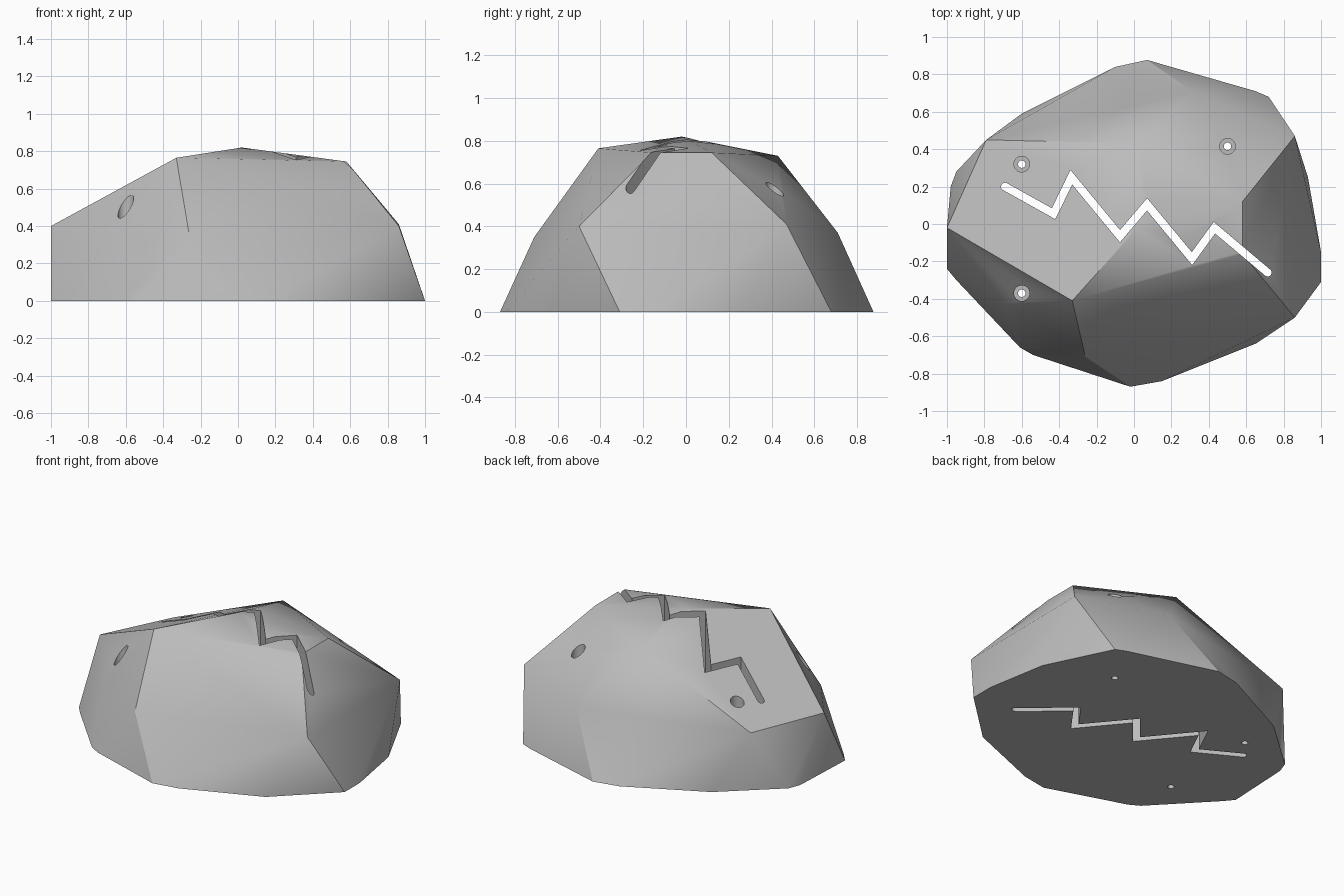
import bpy, bmesh, math
from mathutils import Vector

cube = bpy.data.objects.get("Cube")
if cube:
    bpy.data.objects.remove(cube, do_unlink=True)

# Stone material
stone = bpy.data.materials.new("stone grey")
stone.use_nodes = True
colour = (0.5, 0.5, 0.5, 1)
stone.diffuse_color = colour
stone.node_tree.nodes["Principled BSDF"].inputs["Base Color"].default_value = colour


def add_object(name, bm):
    bmesh.ops.recalc_face_normals(bm, faces=bm.faces)
    mesh = bpy.data.meshes.new(name)
    bm.to_mesh(mesh)
    bm.free()
    mesh.materials.append(stone)
    obj = bpy.data.objects.new(name, mesh)
    bpy.context.collection.objects.link(obj)
    return obj


def prism(name, outline, low, high):
    """Upright solid with the given plan outline."""
    bm = bmesh.new()
    face = bm.faces.new([bm.verts.new((x, y, low)) for x, y in outline])
    top = bmesh.ops.extrude_face_region(bm, geom=[face])["geom"]
    verts = [v for v in top if isinstance(v, bmesh.types.BMVert)]
    bmesh.ops.translate(bm, verts=verts, vec=(0, 0, high - low))
    return add_object(name, bm)


def arc(centre, radius, start, sweep, steps):
    return [(centre[0] + radius * math.cos(start + sweep * i / steps),
             centre[1] + radius * math.sin(start + sweep * i / steps))
            for i in range(steps)]


def ribbon(path, half):
    """Plan outline of a mitred path with round ends."""
    pts = [Vector(p) for p in path]
    dirs = [(b - a).normalized() for a, b in zip(pts, pts[1:])]
    left, right = [], []
    for i in range(1, len(pts) - 1):
        n0, n1 = (Vector((-d.y, d.x)) for d in dirs[i - 1:i + 1])
        mitre = (n0 + n1) * half / (1 + n0.dot(n1))
        left.append(tuple(pts[i] + mitre))
        right.append(tuple(pts[i] - mitre))
    a0 = math.atan2(dirs[0].y, dirs[0].x) + math.pi / 2
    a1 = math.atan2(dirs[-1].y, dirs[-1].x) - math.pi / 2
    start = arc(pts[0], half, a0, math.pi, 8) + arc(pts[0], half, a0 + math.pi, 1, 1)
    end = arc(pts[-1], half, a1, math.pi, 8) + arc(pts[-1], half, a1 + math.pi, 1, 1)
    return start + right + end + left[::-1]


# Faceted boulder: ground outline and upper corners wrapped in a hull
ground = [(-1, -.24), (-.98, .2), (-.95, .28), (-.6, .59), (-.1, .84),
          (.07, .877), (.65, .71), (.72, .68), (.93, .25), (1, -.15),
          (1, -.31), (.65, -.64), (.15, -.84), (-.02, -.87), (-.54, -.7),
          (-.61, -.66), (-.95, -.3)]
corners = [(.02, -.02, .82), (-.33, -.41, .765), (.58, -.16, .745),
           (.58, .12, .745), (.03, .43, .73), (.31, .71, .37),
           (.86, .47, .41), (.86, -.5, .4), (-1, -.02, .4),
           (-.79, .45, .39), (-.69, -.43, .345), (-.26, -.71, .35)]
bm = bmesh.new()
for p in [(x, y, 0) for x, y in ground] + corners:
    bm.verts.new(p)
hull = bmesh.ops.convex_hull(bm, input=bm.verts)
loose = [v for v in bm.verts if not v.link_faces]
bmesh.ops.delete(bm, geom=loose, context='VERTS')
bmesh.ops.dissolve_limit(bm, angle_limit=.01, verts=bm.verts, edges=bm.edges)
boulder = add_object("boulder", bm)

# Zigzag slot and stepped screw holes
zigzag = [(-.69, .2), (-.43, .055), (-.335, .25), (-.075, -.065),
          (.07, .105), (.31, -.185), (.43, -.02), (.715, -.26)]
cutters = [prism("slot_cutter", ribbon(zigzag, .021), -.2, 1.2)]
for centre in [(-.6, .32), (-.6, -.37), (.5, .415)]:
    for radius, low in [(.02, -.2), (.042, .1)]:
        outline = arc(centre, radius, 0, 2 * math.pi, 32)
        cutters.append(prism("hole_cutter", outline, low, 1.2))

bpy.context.view_layer.objects.active = boulder
for cutter in cutters:
    cutter.hide_render = True
    mod = boulder.modifiers.new("cut", 'BOOLEAN')
    mod.operation = 'DIFFERENCE'
    mod.solver = 'EXACT'
    mod.object = cutter
    bpy.ops.object.modifier_apply(modifier=mod.name)
for cutter in cutters:
    bpy.data.objects.remove(cutter, do_unlink=True)

# Soft shading across shallow facets, crisp steep ones
bpy.ops.object.select_all(action='DESELECT')
boulder.select_set(True)
bpy.ops.object.shade_smooth_by_angle(angle=math.radians(30))
